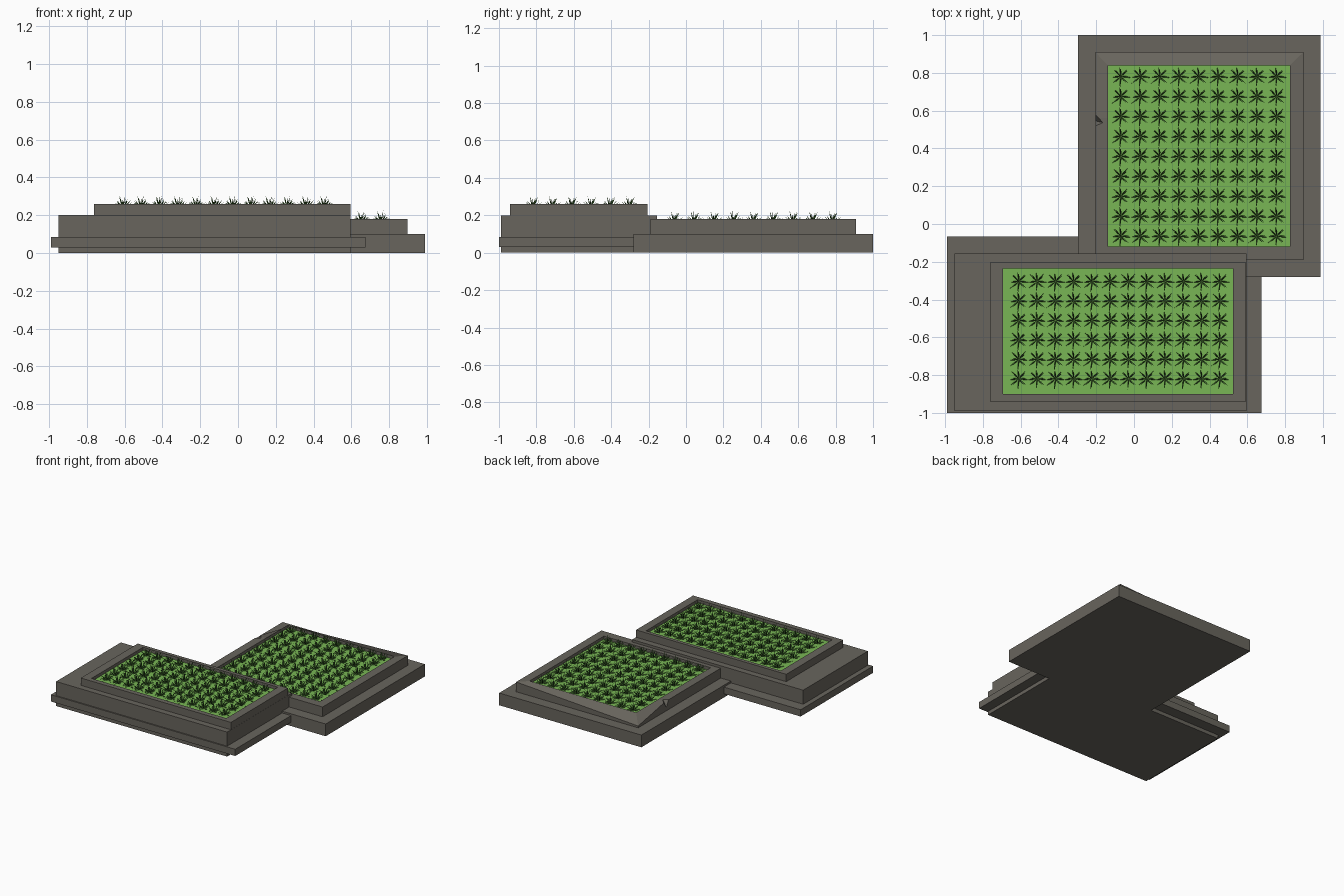
import bpy, bmesh, math, random
from mathutils import Vector, Matrix

random.seed(4)
if "Cube" in bpy.data.objects:
    bpy.data.objects.remove(bpy.data.objects["Cube"], do_unlink=True)


def material(name, rgb):
    m = bpy.data.materials.new(name)
    m.use_nodes = True
    color = (*rgb, 1)
    m.diffuse_color = color
    m.node_tree.nodes["Principled BSDF"].inputs["Base Color"].default_value = color
    return m


stone = material("grey stone", (0.14, 0.13, 0.11))
lawn = material("lawn green", (0.19, 0.47, 0.09))
leaf = material("leaf green", (0.065, 0.19, 0.035))


def finish(name, bm, mats):
    mesh = bpy.data.meshes.new(name)
    bm.to_mesh(mesh)
    bm.free()
    for m in mats:
        mesh.materials.append(m)
    obj = bpy.data.objects.new(name, mesh)
    bpy.context.collection.objects.link(obj)
    return obj


def box_mesh(xs, ys, zs):
    bm = bmesh.new()
    bmesh.ops.create_cube(bm, size=1)
    for v in bm.verts:
        v.co = [r[0] if c < 0 else r[1] for c, r in zip(v.co, (xs, ys, zs))]
    return bm


def slab(name, xs, ys, zs):
    return finish(name, box_mesh(xs, ys, zs), [stone])


def planter_mesh(xs, ys, zs, inner_x, inner_y, depth):
    """Stone block with a sunken lawn floor inside a raised rim."""
    bm = box_mesh(xs, ys, zs)
    top = max(bm.faces, key=lambda f: f.calc_center_median().z)
    mid = top.calc_center_median()

    def place(z):
        for v in top.verts:
            v.co = (inner_x[v.co.x > mid.x], inner_y[v.co.y > mid.y], z)

    bmesh.ops.inset_region(bm, faces=[top], thickness=0.01)
    place(zs[1])
    # A second ring makes the inner walls
    bmesh.ops.inset_region(bm, faces=[top], thickness=0.01)
    place(zs[1] - depth)
    top.material_index = 1
    return bm


def blade(bm, root, angle, lift, length, roll):
    """Slim pointed leaf, rolled about its own length."""
    flat = Vector((math.cos(angle), math.sin(angle), 0))
    along = flat * math.cos(lift) + Vector((0, 0, math.sin(lift)))
    across = Vector((-flat.y, flat.x, 0)) * 0.0032
    across.rotate(Matrix.Rotation(roll, 3, along))
    middle = root + along * length * 0.5
    points = (root, middle - across, root + along * length, middle + across)
    bm.faces.new([bm.verts.new(p) for p in points])


# One tuft recipe shared by every plant: eight arms, each a fan of leaves
recipe = []
for arm in range(8):
    for lift, length in ((16, 0.055), (34, 0.058), (50, 0.062), (68, 0.068)):
        recipe.append((math.tau * arm / 8 + random.uniform(-0.13, 0.13),
                       math.radians(lift + random.uniform(-7, 7)),
                       length * random.uniform(0.85, 1.1),
                       random.uniform(-1.2, 1.2)))


def tufts(name, xs, ys, columns, rows, z):
    bm = bmesh.new()
    for i in range(columns):
        for j in range(rows):
            x = xs[0] + (xs[1] - xs[0]) * i / (columns - 1)
            y = ys[0] + (ys[1] - ys[0]) * j / (rows - 1)
            for part in recipe:
                blade(bm, Vector((x, y, z)), *part)
    return finish(name, bm, [leaf])


# Front bed: block, surrounding ledge, planter and plants
slab("front_block", (-0.95, 0.595), (-0.99, -0.155), (0, 0.2))
slab("front_ledge", (-0.99, 0.675), (-1, -0.065), (0.03, 0.085))
finish("front_planter",
       planter_mesh((-0.762, 0.594), (-0.94, -0.205), (0.19, 0.26),
                    (-0.693, 0.525), (-0.9, -0.235), 0.025), [stone, lawn])
tufts("front_plants", (-0.61, 0.455), (-0.82, -0.305), 12, 6, 0.235)

# Back bed: base, then a planter whose rear corner has sunk
slab("back_base", (-0.297, 0.988), (-0.28, 1), (0, 0.1))
bm = planter_mesh((-0.205, 0.897), (-0.19, 0.91), (0.09, 0.18),
                  (-0.138, 0.826), (-0.12, 0.84), 0.025)
bmesh.ops.bisect_plane(bm, geom=bm.verts[:] + bm.edges[:] + bm.faces[:],
                       plane_co=(0, 0.56, 0), plane_no=(0, 1, 0))
corner = max(bm.verts, key=lambda v: v.co.y - v.co.x + v.co.z)
corner.co.z -= 0.065
rim = finish("back_planter", bm, [stone, lawn])
tufts("back_plants", (-0.07, 0.755), (-0.065, 0.78), 9, 9, 0.155)

# Chipped notch in the outer wall of the back planter
bm = bmesh.new()
for p in ((-0.23, 0.5, 0.19), (-0.23, 0.62, 0.19),
          (-0.158, 0.535, 0.19), (-0.22, 0.55, 0.11)):
    bm.verts.new(p)
bmesh.ops.convex_hull(bm, input=bm.verts)
bmesh.ops.recalc_face_normals(bm, faces=bm.faces)
cutter = finish("notch_cutter", bm, [stone])
cutter.hide_render = True
mod = rim.modifiers.new("notch", "BOOLEAN")
mod.operation = "DIFFERENCE"
mod.solver = "EXACT"
mod.object = cutter
carved = bpy.data.meshes.new_from_object(
    rim.evaluated_get(bpy.context.evaluated_depsgraph_get()))
rim.modifiers.clear()
rim.data = carved
bpy.data.objects.remove(cutter, do_unlink=True)
